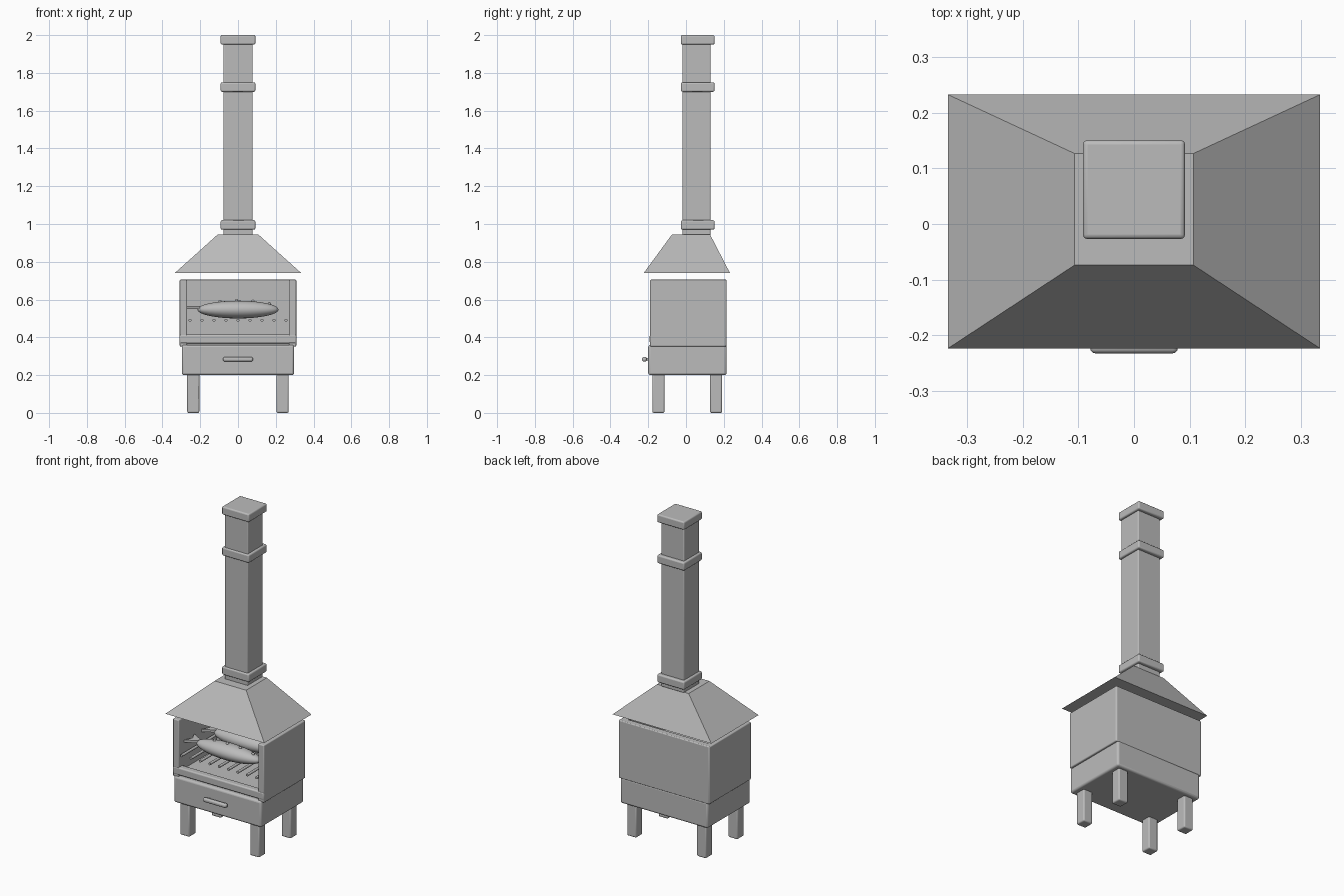
import bpy, bmesh, math
from mathutils import Matrix

cube = bpy.data.objects.get("Cube")
if cube:
    bpy.data.objects.remove(cube, do_unlink=True)

metal = bpy.data.materials.new("grey metal")
metal.use_nodes = True
GREY = (0.5, 0.5, 0.5, 1)
metal.diffuse_color = GREY
metal.node_tree.nodes["Principled BSDF"].inputs["Base Color"].default_value = GREY


def finish(name, bm, bevel=0.0, smooth=True):
    """Turn a bmesh into a named object with optional rounded edges."""
    bmesh.ops.recalc_face_normals(bm, faces=bm.faces)
    mesh = bpy.data.meshes.new(name)
    bm.to_mesh(mesh)
    bm.free()
    mesh.materials.append(metal)
    obj = bpy.data.objects.new(name, mesh)
    bpy.context.collection.objects.link(obj)
    if bevel:
        mod = obj.modifiers.new("rounded edges", "BEVEL")
        mod.width, mod.segments = bevel, 3
    if smooth:
        bpy.ops.object.select_all(action="DESELECT")
        obj.select_set(True)
        bpy.context.view_layer.objects.active = obj
        bpy.ops.object.shade_smooth_by_angle(angle=math.radians(40))
    return obj


def box(name, x, y, z, bevel=0.008):
    """Box spanning the given (min, max) ranges."""
    bm = bmesh.new()
    size = [r[1] - r[0] for r in (x, y, z)]
    mid = [(r[1] + r[0]) / 2 for r in (x, y, z)]
    bmesh.ops.create_cube(bm, size=1, matrix=Matrix.Translation(mid) @ Matrix.Diagonal((*size, 1)))
    return finish(name, bm, bevel)


def rod(name, start, length, radius, axis, sides=12):
    bm = bmesh.new()
    turn = Matrix.Rotation(math.pi / 2, 4, "X" if axis == "y" else "Y")
    bmesh.ops.create_cone(bm, cap_ends=True, segments=sides, radius1=radius, radius2=radius,
                          depth=length, matrix=Matrix.Translation(start) @ turn)
    return finish(name, bm)


# Legs
for side, x in (("right", -0.237), ("left", 0.236)):
    for end, y in (("front", -0.146), ("back", 0.159)):
        box(f"{end}_{side}_leg", (x - 0.032, x + 0.032), (y - 0.032, y + 0.032), (0, 0.22))

# Ash drawer base and its handle
box("drawer_base", (-0.297, 0.297), (-0.2, 0.215), (0.2, 0.36), 0.012)
box("drawer_handle", (-0.079, 0.079), (-0.233, -0.208), (0.272, 0.296), 0.009)
for x in (-0.05, 0.05):
    rod("handle_post", (x, -0.205, 0.284), 0.03, 0.007, "y")

# Open firebox
box("firebox_floor", (-0.29, 0.29), (-0.17, 0.205), (0.352, 0.39), 0.004)
box("firebox_sill", (-0.309, 0.309), (-0.192, -0.15), (0.368, 0.415))
box("firebox_back", (-0.306, 0.306), (0.175, 0.215), (0.352, 0.705), 0.005)
for side, s in (("right", -1), ("left", 1)):
    box(f"firebox_{side}_wall", tuple(sorted((s * 0.269, s * 0.309))), (-0.19, 0.213), (0.352, 0.705), 0.006)

# Grill bars
for i in range(9):
    rod("grill_bar", (-0.254 + i * 0.0635, 0.0, 0.49), 0.37, 0.008, "y")

# Two fish lying on the bars
for name, y in (("front_fish", -0.09), ("back_fish", 0.08)):
    bm = bmesh.new()
    bmesh.ops.create_uvsphere(bm, u_segments=24, v_segments=16, radius=1,
                              matrix=Matrix.Translation((0, y, 0.547)) @ Matrix.Diagonal((0.215, 0.06, 0.047, 1))
                              @ Matrix.Rotation(math.pi / 2, 4, "Y"))
    finish(f"{name}_body", bm)

    # Forked flat tail
    bm = bmesh.new()
    outline = ((-0.2, -0.012), (-0.27, -0.05), (-0.245, 0), (-0.27, 0.05), (-0.2, 0.012))
    face = bm.faces.new([bm.verts.new((px, y + py, 0.55)) for px, py in outline])
    top = bmesh.ops.extrude_face_region(bm, geom=[face])["geom"]
    bmesh.ops.translate(bm, vec=(0, 0, 0.015), verts=[v for v in top if isinstance(v, bmesh.types.BMVert)])
    finish(f"{name}_tail", bm)

    # Small studs along the upper ridge
    for i in range(4):
        x = -0.095 + i * 0.087
        z = 0.547 + 0.047 * math.sqrt(1 - (x / 0.215) ** 2)
        bm = bmesh.new()
        bmesh.ops.create_uvsphere(bm, u_segments=10, v_segments=8, radius=0.009,
                                  matrix=Matrix.Translation((x, y, z)))
        finish(f"{name}_stud", bm)

# Sloped hood with a flat top
bm = bmesh.new()
bottom, upper = [[bm.verts.new((x, y, z)) for x, y in ((-w, y0), (w, y0), (w, y1), (-w, y1))]
                 for w, y0, y1, z in ((0.335, -0.224, 0.233, 0.74), (0.107, -0.074, 0.127, 0.945))]
bm.faces.new(bottom)
bm.faces.new(upper)
for i in range(4):
    j = (i + 1) % 4
    bm.faces.new((bottom[i], bottom[j], upper[j], upper[i]))
finish("hood", bm, smooth=False)

# Chimney shaft and its collars
box("chimney_shaft", (-0.078, 0.078), (-0.018, 0.13), (0.94, 1.98), 0.006)
for name, z in (("lower_collar", 0.97), ("middle_collar", 1.7), ("chimney_cap", 1.95)):
    box(name, (-0.092, 0.092), (-0.027, 0.151), (z, z + 0.05))
